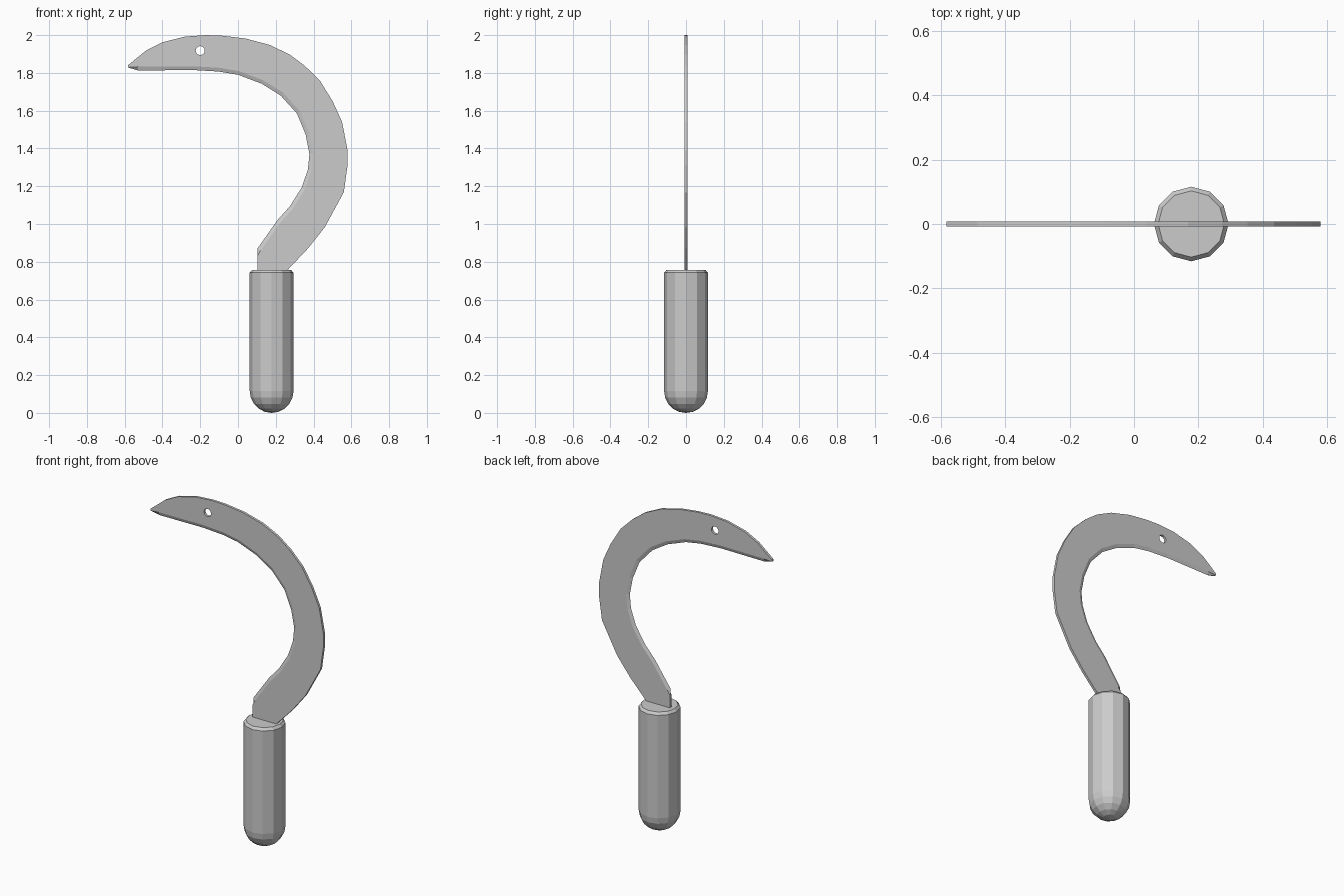
import bpy, bmesh
from math import sin, cos, pi
from mathutils import Vector

if "Cube" in bpy.data.objects:
    bpy.data.objects.remove(bpy.data.objects["Cube"])

T = 0.0075  # half thickness of the blade


def finish(bm, name):
    bmesh.ops.recalc_face_normals(bm, faces=bm.faces[:])
    me = bpy.data.meshes.new(name)
    bm.to_mesh(me)
    bm.free()
    ob = bpy.data.objects.new(name, me)
    bpy.context.collection.objects.link(ob)
    return ob


# Handle: 12-sided lathe with a domed butt and chamfered top
R, SIDES = 0.116, 12
profile = [(R * sin(a), R - R * cos(a)) for a in (pi / 10 * k for k in range(1, 6))]
profile += [(R, 0.742), (0.103, 0.757)]
bm = bmesh.new()
rings = [[bm.verts.new((0.178 + r * cos(2 * pi * i / SIDES), r * sin(2 * pi * i / SIDES), z))
          for i in range(SIDES)] for r, z in profile]
butt = bm.verts.new((0.178, 0, 0))
for i in range(SIDES):
    j = (i + 1) % SIDES
    bm.faces.new((butt, rings[0][j], rings[0][i]))
    for a, b in zip(rings, rings[1:]):
        bm.faces.new((a[i], a[j], b[j], b[i]))
bm.faces.new(rings[-1])
handle = finish(bm, "handle")

# Blade outline in x, z: back edge and cutting edge, both from tip to handle
back = [(-0.583, 1.84), (-0.487, 1.918), (-0.40, 1.962), (-0.28, 1.992), (-0.17, 2.0),
        (-0.085, 1.997), (0.04, 1.982), (0.168, 1.948), (0.274, 1.897), (0.353, 1.838),
        (0.435, 1.757), (0.501, 1.65), (0.551, 1.54), (0.58, 1.39), (0.58, 1.31),
        (0.56, 1.168), (0.459, 0.982), (0.37, 0.87), (0.263, 0.757), (0.255, 0.745)]
edge = [(-0.583, 1.829), (-0.53, 1.813), (-0.235, 1.815), (-0.10, 1.807), (0.0, 1.79),
        (0.125, 1.743), (0.226, 1.68), (0.312, 1.585), (0.358, 1.474), (0.378, 1.37),
        (0.37, 1.288), (0.337, 1.193), (0.274, 1.093), (0.21, 1.022), (0.103, 0.87),
        (0.103, 0.832), (0.103, 0.745)]

# Bevel line, offset inward from the cutting edge
bevel = []
for i, p in enumerate(edge):
    if i in (0, len(edge) - 1, len(edge) - 2):
        bevel.append(p)
    else:
        t = (Vector(edge[i + 1]) - Vector(edge[i - 1])).normalized()
        bevel.append((p[0] - t.y * 0.02, p[1] + t.x * 0.02))

bm = bmesh.new()
row = lambda pts, y: [bm.verts.new((x, y, z)) for x, z in pts]
back_f, back_r = row(back, -T), row(back, T)
bev_f, bev_r = row(bevel, -T), row(bevel, T)
sharp = row(edge, 0)
bm.faces.new(back_f + bev_f[::-1])
bm.faces.new(back_r + bev_r[::-1])
for a, b in ((back_f, back_r), (bev_f, sharp), (sharp, bev_r)):
    for i in range(len(a) - 1):
        bm.faces.new((a[i], a[i + 1], b[i + 1], b[i]))
for k in (0, -1):
    bm.faces.new((back_f[k], bev_f[k], sharp[k], bev_r[k], back_r[k]))
blade = finish(bm, "blade")

# Hanging hole near the tip
bpy.ops.mesh.primitive_cylinder_add(vertices=12, radius=0.024, depth=0.2,
                                    location=(-0.2, 0, 1.918), rotation=(pi / 2, 0, 0))
cutter = bpy.context.object
cutter.name = "hole_cutter"
cutter.hide_render = True
cutter.display_type = 'WIRE'
mod = blade.modifiers.new("hole", 'BOOLEAN')
mod.operation = 'DIFFERENCE'
mod.solver = 'EXACT'
mod.object = cutter
bpy.context.view_layer.objects.active = blade
bpy.ops.object.modifier_apply(modifier=mod.name)
bpy.data.objects.remove(cutter, do_unlink=True)
